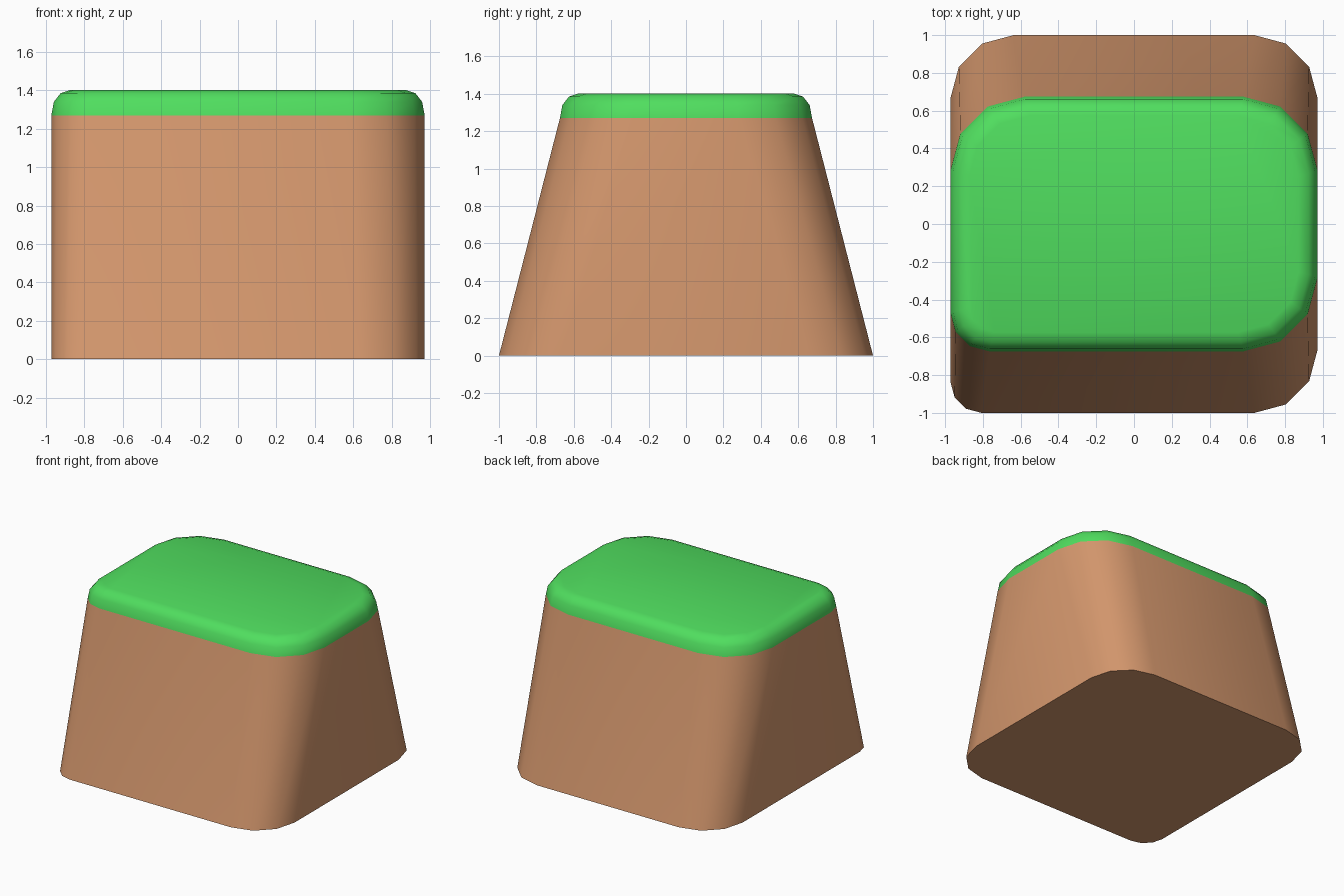
import bpy, bmesh, math

if "Cube" in bpy.data.objects:
    bpy.data.objects.remove(bpy.data.objects["Cube"])


def material(name, rgb):
    m = bpy.data.materials.new(name)
    m.diffuse_color = (*rgb, 1.0)
    m.use_nodes = True
    m.node_tree.nodes["Principled BSDF"].inputs["Base Color"].default_value = m.diffuse_color
    return m


def rounded_outline(hx, hy, r, r_front_left):
    # Four corners, each an arc of four points; front left corner is tighter
    pts = []
    for k, (sx, sy) in enumerate([(1, 1), (-1, 1), (-1, -1), (1, -1)]):
        rad = r_front_left if k == 2 else r
        for i in range(4):
            a = math.radians(90 * k + 30 * i)
            pts.append((sx * (hx - rad) + rad * math.cos(a),
                        sy * (hy - rad) + rad * math.sin(a)))
    return pts


# Section heights: z, half width, half depth, corner radius, front left radius
GRASS_Z = 1.27
sections = [(0.0, 0.972, 1.0, 0.335, 0.165),
            (GRASS_Z, 0.972, 0.674, 0.392, 0.205)]
# Rounded rim of the grass
for z, d in [(1.34, 0.013), (1.385, 0.048), (1.402, 0.10)]:
    sections.append((z, 0.972 - d, 0.674 - d, 0.392 - d * 0.7, 0.205 - d * 0.7))

bm = bmesh.new()
rings = [[bm.verts.new((x, y, z)) for x, y in rounded_outline(*size)]
         for z, *size in sections]
for low, high in zip(rings, rings[1:]):
    for i in range(len(low)):
        j = (i + 1) % len(low)
        bm.faces.new((low[i], low[j], high[j], high[i]))
bm.faces.new(list(reversed(rings[0])))
bm.faces.new(rings[-1])

# Earth below, grass above
for f in bm.faces:
    f.material_index = 1 if f.calc_center_median().z > GRASS_Z else 0

mesh = bpy.data.meshes.new("grassy_block")
bm.to_mesh(mesh)
bm.free()
mesh.materials.append(material("earth brown", (0.66, 0.31, 0.153)))
mesh.materials.append(material("grass green", (0.08, 0.73, 0.114)))
block = bpy.data.objects.new("grassy_block", mesh)
bpy.context.collection.objects.link(block)
bpy.context.view_layer.objects.active = block
block.select_set(True)
bpy.ops.object.shade_smooth_by_angle(angle=math.radians(40))
